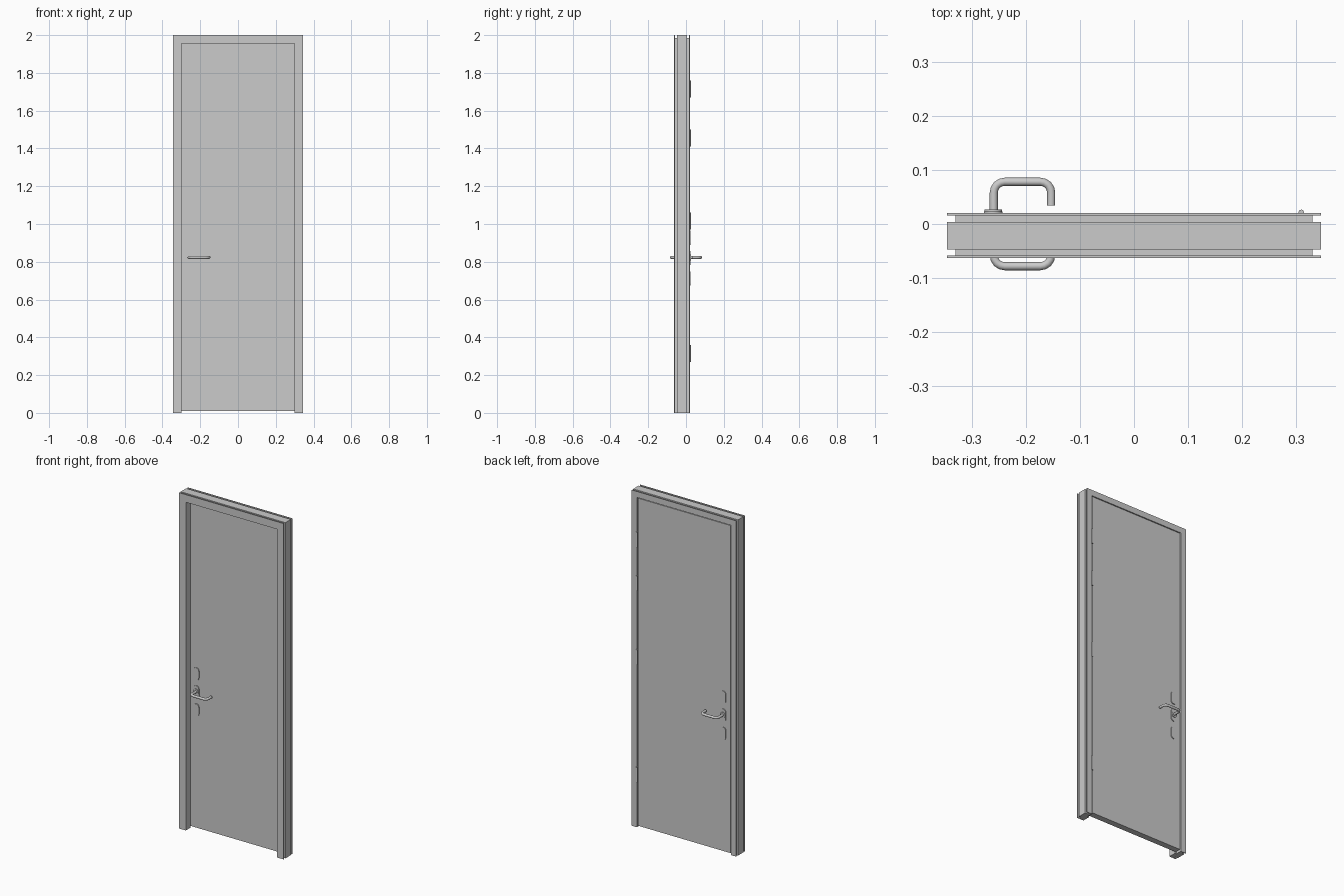
import bpy, bmesh, math
from mathutils import Vector

cube = bpy.data.objects.get("Cube")
if cube:
    bpy.data.objects.remove(cube, do_unlink=True)

grey = bpy.data.materials.new("plain grey")
grey.use_nodes = True
GREY = (0.6, 0.6, 0.6, 1)
grey.diffuse_color = GREY
grey.node_tree.nodes["Principled BSDF"].inputs["Base Color"].default_value = GREY


def finish(name, bm, smooth=False):
    bmesh.ops.recalc_face_normals(bm, faces=bm.faces)
    mesh = bpy.data.meshes.new(name)
    bm.to_mesh(mesh)
    bm.free()
    mesh.materials.append(grey)
    obj = bpy.data.objects.new(name, mesh)
    bpy.context.collection.objects.link(obj)
    if smooth:
        bpy.ops.object.select_all(action="DESELECT")
        obj.select_set(True)
        bpy.context.view_layer.objects.active = obj
        bpy.ops.object.shade_smooth_by_angle(angle=math.radians(35))
    return obj


def loft(name, rings, smooth=False):
    """Join equal rings of points into a capped solid."""
    bm = bmesh.new()
    loops = [[bm.verts.new(p) for p in ring] for ring in rings]
    n = len(loops[0])
    for a, b in zip(loops, loops[1:]):
        for i in range(n):
            j = (i + 1) % n
            bm.faces.new((a[i], a[j], b[j], b[i]))
    bm.faces.new(loops[0])
    bm.faces.new(loops[-1])
    return finish(name, bm, smooth)


def circle(centre, radius, u, v, sides=16):
    steps = [2 * math.pi * i / sides for i in range(sides)]
    return [centre + radius * (math.cos(a) * u + math.sin(a) * v) for a in steps]


X, Y, Z = Vector((1, 0, 0)), Vector((0, 1, 0)), Vector((0, 0, 1))
HALF, TOP = 0.345, 2.0

# Frame: grooved, rebated section (inset, depth) swept up, across and down
section = [(0, -0.063), (0.045, -0.063), (0.045, -0.018), (0.035, -0.018),
           (0.035, 0.02), (0, 0.02), (0, 0.016), (0.015, 0.016),
           (0.015, 0.004), (0, 0.004), (0, -0.047), (0.015, -0.047),
           (0.015, -0.058), (0, -0.058)]
rings = []
for side, at_top in ((-1, False), (-1, True), (1, True), (1, False)):
    rings.append([(side * (HALF - w), y, TOP - w if at_top else 0) for w, y in section])
loft("door_frame", rings)

# Door leaf
LEAF, FACE = 0.305, 0.018
loft("door_leaf", [[(-LEAF, y, 0.01), (LEAF, y, 0.01), (LEAF, y, 1.961), (-LEAF, y, 1.961)]
                   for y in (-FACE, FACE)])

# Hinge barrels on the back
for i, z in enumerate((0.315, 1.015, 1.455, 1.715)):
    loft(f"hinge_{i + 1}", [circle(Vector((0.309, 0.0215, z + dz)), 0.005, X, Y)
                            for dz in (-0.045, 0.045)], True)


def capsule(y, z, radius=0.0175, half=0.02):
    points = []
    for i in range(18):
        a = math.pi * (i if i < 9 else i - 1) / 8
        points.append((-0.26 + radius * math.cos(a), y,
                       z + radius * math.sin(a) + (half if i < 9 else -half)))
    return points


def lever(name, s):
    """Round bar bent at both corners, standing off the leaf."""
    left, right, out, bend = -0.259, -0.153, 0.078, 0.02
    path = [(Vector((left, s * FACE, 0.823)), 0)]
    for cx, start in ((left + bend, math.pi), (right - bend, math.pi / 2)):
        for k in range(5):
            a = start - k * math.pi / 8
            path.append((Vector((cx + bend * math.cos(a),
                                 s * (out - bend + bend * math.sin(a)), 0.823)), a))
    path[0] = (path[0][0], math.pi)
    path.append((Vector((right, s * 0.034, 0.823)), 0))
    rings = [circle(p, 0.0075, X * math.cos(a) + Y * s * math.sin(a), Z) for p, a in path]
    loft(name, rings, True)


# Lock plates, handle roses and levers on both faces
for label, s in (("front", -1), ("back", 1)):
    for part, z in (("upper", 0.927), ("middle", 0.82), ("lower", 0.712)):
        loft(f"{label}_{part}_plate", [capsule(s * y, z) for y in (FACE, 0.023)], True)
    loft(f"{label}_rose", [circle(Vector((-0.26, s * y, 0.823)), 0.0165, X, Z, 24)
                           for y in (FACE, 0.027)], True)
    lever(f"{label}_lever", s)
